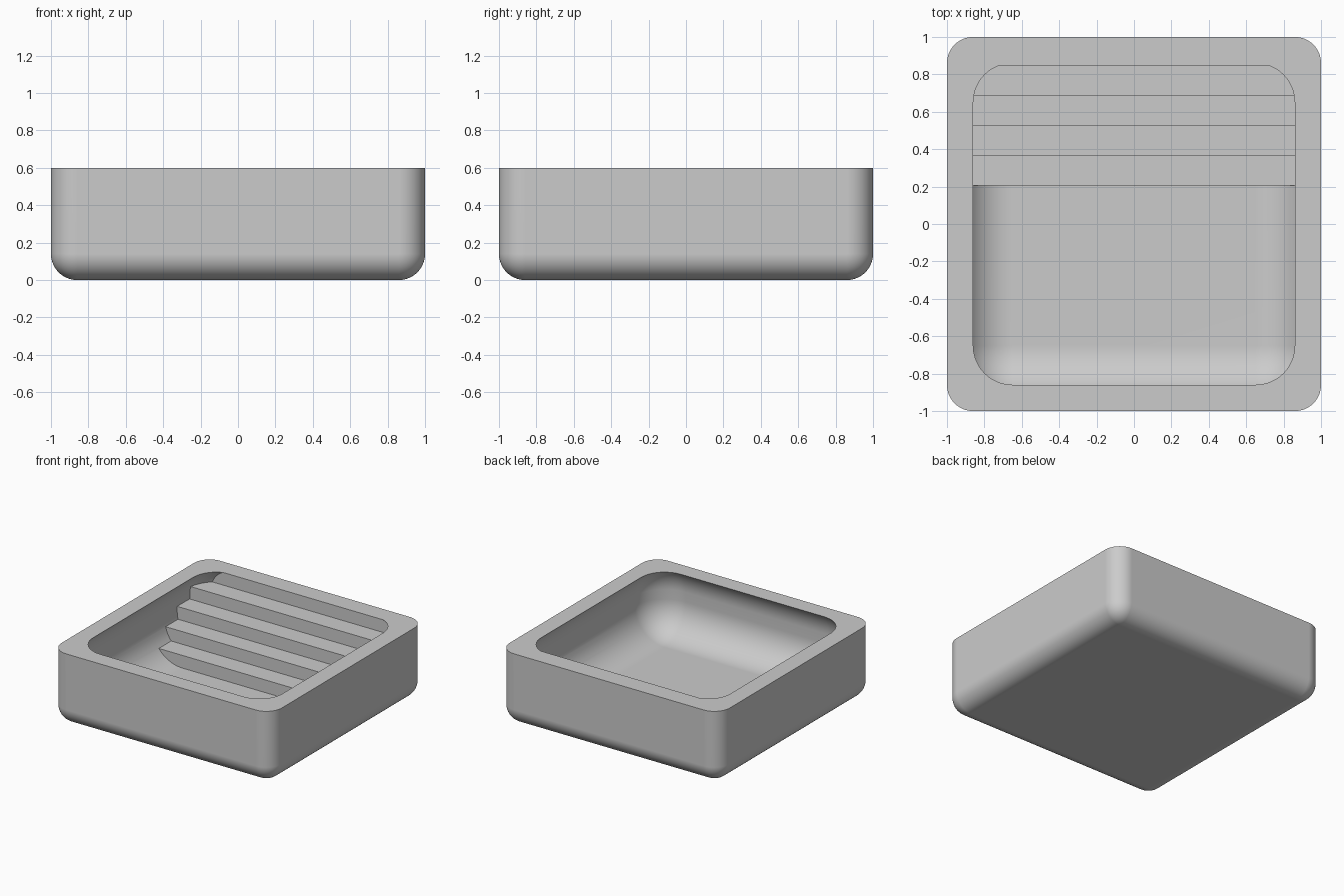
import bpy
import bmesh
import math

cube = bpy.data.objects.get("Cube")
if cube:
    bpy.data.objects.remove(cube, do_unlink=True)

HEIGHT = 0.6
FLOOR = 0.08          # wall and floor thickness
TREAD = 0.16          # stair depth
STEPS = 5             # last one is level with the rim
RISE = (HEIGHT - FLOOR) / STEPS
STAIR_FRONT = 0.205

grey = bpy.data.materials.new("light_grey")
grey.use_nodes = True
colour = (0.6, 0.6, 0.6, 1)
grey.diffuse_color = colour
grey.node_tree.nodes["Principled BSDF"].inputs["Base Color"].default_value = colour


def add_object(name, bm):
    bmesh.ops.recalc_face_normals(bm, faces=bm.faces)
    mesh = bpy.data.meshes.new(name)
    bm.to_mesh(mesh)
    bm.free()
    mesh.materials.append(grey)
    obj = bpy.data.objects.new(name, mesh)
    bpy.context.collection.objects.link(obj)
    return obj


def tub(name, half, bottom, top, radius):
    """Square block with rounded sides and bottom, and a sharp flat top."""
    bm = bmesh.new()
    bmesh.ops.create_cube(bm, size=2)
    for v in bm.verts:
        v.co.x *= half
        v.co.y *= half
        v.co.z = top if v.co.z > 0 else bottom
    edges = [e for e in bm.edges if min(v.co.z for v in e.verts) < top]
    bmesh.ops.bevel(bm, geom=edges, offset=radius, offset_type='OFFSET',
                    segments=14, profile=0.5, affect='EDGES')
    return add_object(name, bm)


def prism(name, profile, half):
    """Extrude a (y, z) profile across x."""
    bm = bmesh.new()
    face = bm.faces.new([bm.verts.new((-half, y, z)) for y, z in profile])
    out = bmesh.ops.extrude_face_region(bm, geom=[face])
    for v in out["geom"]:
        if isinstance(v, bmesh.types.BMVert):
            v.co.x = half
    return add_object(name, bm)


def subtract(obj, cutter):
    mod = obj.modifiers.new("cut", 'BOOLEAN')
    mod.operation = 'DIFFERENCE'
    mod.solver = 'EXACT'
    mod.object = cutter
    bpy.context.view_layer.objects.active = obj
    bpy.ops.object.modifier_apply(modifier=mod.name)
    bpy.data.objects.remove(cutter, do_unlink=True)


# Basin shell and the hollow inside it
basin = tub("basin_with_stairs", 1.0, 0.0, HEIGHT, 0.14)
hollow = tub("hollow", 0.92, FLOOR, HEIGHT + 0.1, 0.27)

# Stairs rise to the rim, so the hollow stops at their surface
profile = [(1.2, -0.1), (STAIR_FRONT, -0.1)]
for i in range(STEPS):
    y = STAIR_FRONT + i * TREAD
    z = FLOOR + (i + 1) * RISE if i < STEPS - 1 else HEIGHT + 0.3
    profile += [(y, z), (y + TREAD if i < STEPS - 1 else 1.2, z)]
subtract(hollow, prism("stairs", profile, 1.2))
subtract(basin, hollow)

# Smooth curves, crisp rim and steps
bpy.ops.object.select_all(action='DESELECT')
basin.select_set(True)
bpy.context.view_layer.objects.active = basin
bpy.ops.object.shade_smooth_by_angle(angle=math.radians(25))
weighted = basin.modifiers.new("flat_faces", 'WEIGHTED_NORMAL')
weighted.keep_sharp = True
